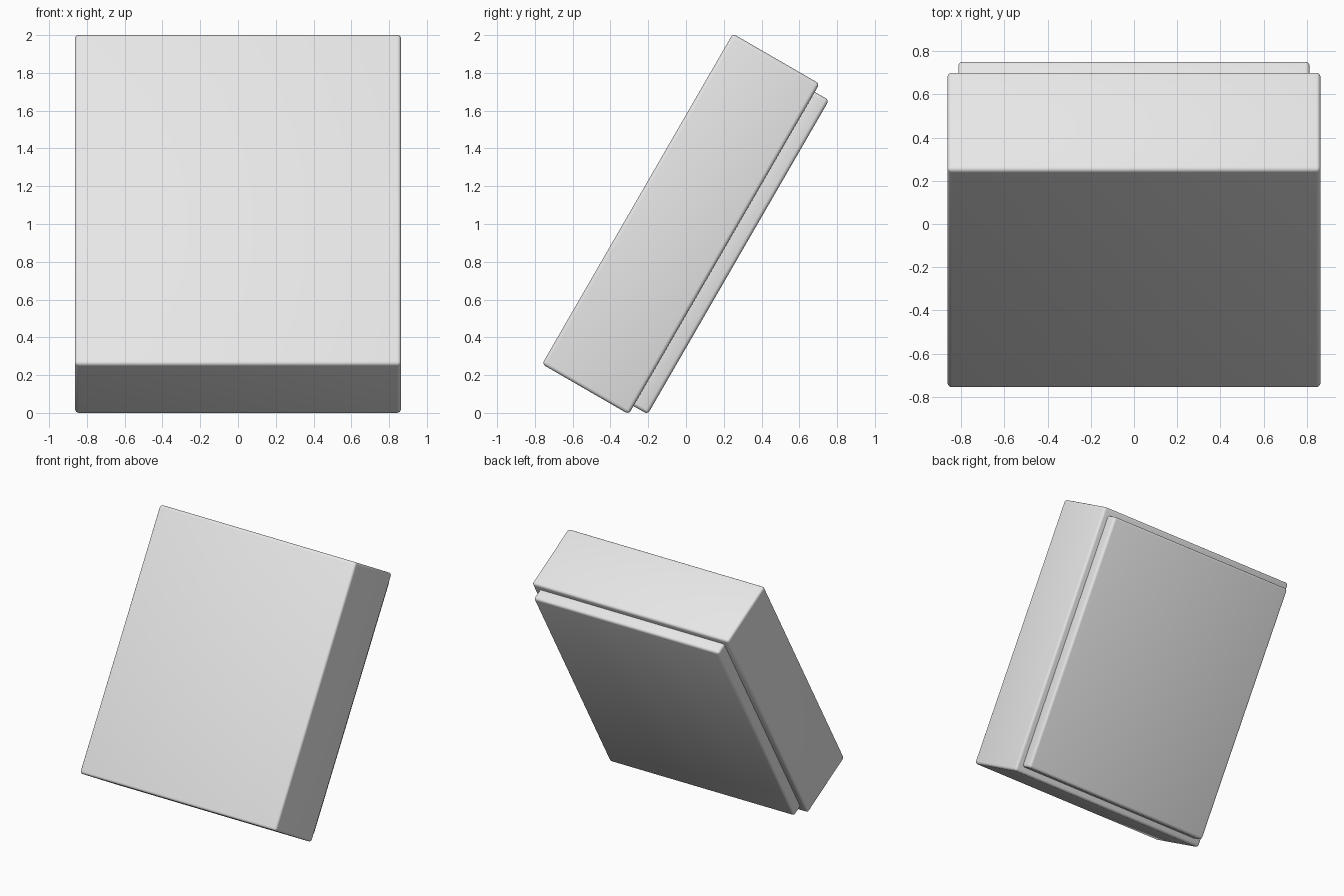
import bpy
import bmesh
from math import radians
from mathutils import Matrix, Vector

cube = bpy.data.objects.get("Cube")
if cube:
    bpy.data.objects.remove(cube, do_unlink=True)

# Single light grey for the whole model
GREY = (0.8, 0.8, 0.8, 1.0)
grey = bpy.data.materials.new("light grey")
grey.use_nodes = True
grey.diffuse_color = GREY
grey.node_tree.nodes["Principled BSDF"].inputs["Base Color"].default_value = GREY

# Shared leaning frame: origin at the lower front edge, tipped back
LEAN = Matrix.Translation((0, -0.762, 0.258)) @ Matrix.Rotation(radians(-30), 4, "X")


def rounded_box(name, low, high, radius=0.02):
    """Box between two corners of the leaning frame, with softened edges."""
    low, high = Vector(low), Vector(high)
    mesh = bpy.data.meshes.new(name)
    bm = bmesh.new()
    bmesh.ops.create_cube(bm, size=1)
    bmesh.ops.scale(bm, vec=high - low, verts=bm.verts)
    bmesh.ops.translate(bm, vec=(low + high) / 2, verts=bm.verts)
    bmesh.ops.bevel(bm, geom=bm.edges[:], offset=radius, segments=4,
                    profile=0.5, affect="EDGES")
    bm.to_mesh(mesh)
    bm.free()
    mesh.materials.append(grey)
    obj = bpy.data.objects.new(name, mesh)
    obj.matrix_world = LEAN
    bpy.context.collection.objects.link(obj)
    bpy.ops.object.select_all(action="DESELECT")
    obj.select_set(True)
    bpy.context.view_layer.objects.active = obj
    bpy.ops.object.shade_smooth_by_angle(angle=radians(30))
    return obj


# Thick main block
rounded_box("main_block", (-0.863, 0, 0), (0.863, 0.53, 2.02))
# Thinner inset panel on the back, seated slightly into the block
rounded_box("back_panel", (-0.813, 0.5, 0.05), (0.813, 0.617, 1.97))
